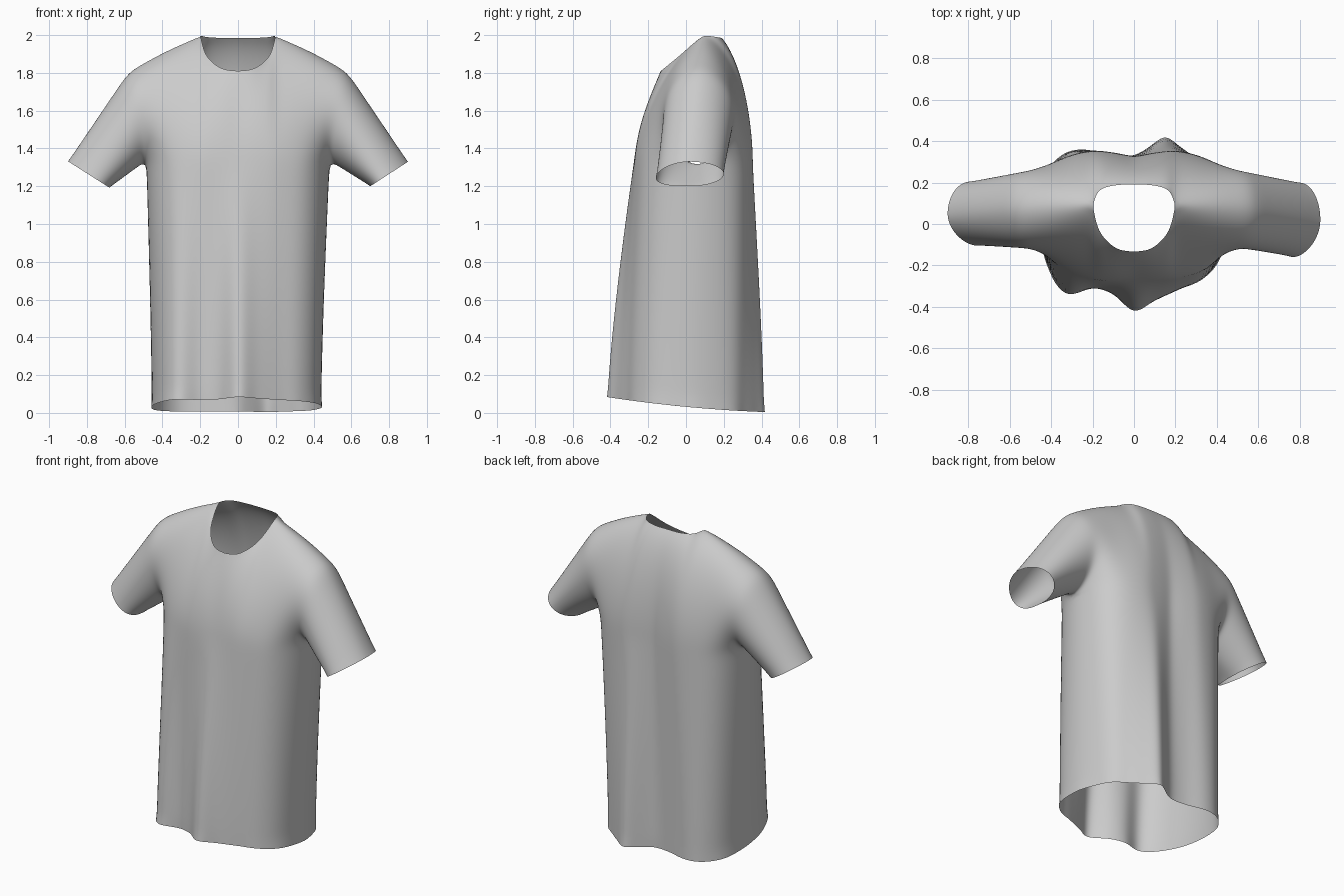
import bpy, bmesh, math
from mathutils import Vector as V

if "Cube" in bpy.data.objects:
    bpy.data.objects.remove(bpy.data.objects["Cube"])


def spline(keys, u):
    """Smooth curve through (u, coords...) keys."""
    pts = [(k[0], V(k[1:])) for k in keys]
    n = len(pts)

    def tan(i):
        a, b = max(i - 1, 0), min(i + 1, n - 1)
        return (pts[b][1] - pts[a][1]) / (pts[b][0] - pts[a][0])
    i = 0
    while i < n - 2 and u > pts[i + 1][0]:
        i += 1
    h = pts[i + 1][0] - pts[i][0]
    s = (u - pts[i][0]) / h
    return (pts[i][1] * (2*s**3 - 3*s*s + 1) + tan(i) * h * (s**3 - 2*s*s + s)
            + pts[i + 1][1] * (3*s*s - 2*s**3) + tan(i + 1) * h * (s**3 - s*s))


# Wavy hem (u, x, y), front and back
HEM = {
    'front': [(-1, -.46, .06), (-.9, -.45, -.1), (-.76, -.385, -.28), (-.66, -.32, -.34),
              (-.45, -.2, -.31), (-.22, -.1, -.34), (0, 0, -.42), (.22, .1, -.37),
              (.48, .22, -.315), (.72, .34, -.26), (.88, .425, -.15), (1, .45, .04)],
    'back': [(-1, -.46, .06), (-.9, -.44, .22), (-.75, -.36, .325), (-.5, -.25, .36),
             (-.2, -.1, .33), (0, 0, .33), (.15, .07, .37), (.32, .15, .42),
             (.48, .22, .375), (.65, .3, .315), (.87, .395, .225), (1, .45, .04)]}
# Half-width keys above: chest line, two shaping handles, neckline
CHEST = {
    'front': [(0, 0, -.277, 1.32), (.25, .11, -.275, 1.32), (.5, .22, -.262, 1.32),
              (.75, .37, -.205, 1.32), (.9, .46, -.09, 1.32), (1, .498, .06, 1.315)],
    'back': [(0, 0, .325, 1.32), (.25, .11, .347, 1.32), (.5, .22, .352, 1.32),
             (.75, .37, .305, 1.32), (.9, .46, .21, 1.32), (1, .498, .06, 1.315)]}
LOW = {
    'front': [(0, 0, -.257, 1.5), (.5, .22, -.25, 1.58), (.75, .37, -.195, 1.55), (1, .47, -.2, 1.42)],
    'back': [(0, 0, .335, 1.6), (.5, .22, .355, 1.6), (.75, .37, .325, 1.55), (1, .47, .35, 1.42)]}
HIGH = {
    'front': [(0, 0, -.195, 1.67), (.2, .1, -.19, 1.69), (.4, .18, -.12, 1.82),
              (.5, .21, -.04, 1.93), (.75, .395, -.09, 1.89), (1, .565, -.16, 1.79)],
    'back': [(0, 0, .285, 1.88), (.2, .09, .288, 1.88), (.4, .175, .28, 1.9),
             (.5, .22, .25, 1.94), (.75, .395, .25, 1.89), (1, .565, .29, 1.79)]}
NECK = {
    'front': [(0, 0, -.135, 1.81), (.2, .09, -.115, 1.825), (.38, .17, -.03, 1.895), (.5, .2, .09, 2)],
    'back': [(0, 0, .19, 1.985), (.2, .09, .187, 1.985), (.38, .17, .16, 1.99), (.5, .2, .09, 2)]}
SHOULDER = [(.5, .2, .09, 2), (.75, .385, .085, 1.915), (1, .58, .07, 1.81)]
COLS, LOWER, UPPER, SLEEVE = 40, 24, 20, 12


def mirrored(keys, u):
    p = spline(keys, abs(u))
    return V((math.copysign(p.x, u) if u else 0, p.y, p.z))


def upper(side, u, t):
    a, b, c = (mirrored(k[side], u) for k in (CHEST, LOW, HIGH))
    d = mirrored(SHOULDER if abs(u) >= .5 else NECK[side], u)
    s = 1 - t
    return a*s**3 + b*3*s*s*t + c*3*s*t*t + d*t**3


def lower(side, u, s):
    h = spline(HEM[side], u)
    chest = mirrored(CHEST[side], u)
    z0 = .032 - .095*h.y + .07*h.y**2
    k = s**1.3
    return V((h.x + (chest.x - h.x)*k, h.y + (chest.y - h.y)*k, z0 + (chest.z - z0)*s))


bm = bmesh.new()


def skin(rows):
    grid = [[bm.verts.new(p) for p in r] for r in rows]
    for r, q in zip(grid, grid[1:]):
        for i in range(len(r) - 1):
            bm.faces.new((r[i], r[i + 1], q[i + 1], q[i]))


# Front and back panels
us = [-1 + 2*i/COLS for i in range(COLS + 1)]
for side in ('front', 'back'):
    rows = [[lower(side, u, j/LOWER) for u in us] for j in range(LOWER)]
    rows += [[upper(side, u, j/UPPER) for u in us] for j in range(UPPER + 1)]
    skin(rows)

# Sleeves run from the armhole edges to the cuffs, flatter at the lower front
CUFFS = {1: (V((.8, .02, 1.265)), V((.1, 0, .065)), .18),
         -1: (V((-.79, .05, 1.262)), V((-.11, 0, .07)), .155)}
for sx, (centre, rise, depth) in CUFFS.items():
    for side, sy, flat in (('front', -1, .75), ('back', 1, 1)):
        rows = []
        for k in range(SLEEVE + 1):
            row = []
            for j in range(UPPER + 1):
                t = j/UPPER
                edge = upper(side, sx, t)
                out = abs(math.sin(math.pi*t**flat))
                cuff = centre - rise*math.cos(math.pi*t) + V((0, sy*depth*out, 0))
                row.append(edge.lerp(cuff, k/SLEEVE))
            rows.append(row)
        skin(rows)

bmesh.ops.remove_doubles(bm, verts=bm.verts, dist=.0005)
bmesh.ops.recalc_face_normals(bm, faces=bm.faces)
# Relax the cloth so panel joins blend softly, keeping open edges in place
inner = [v for v in bm.verts if not v.is_boundary]
for _ in range(3):
    bmesh.ops.smooth_vert(bm, verts=inner, factor=.5, use_axis_x=True, use_axis_y=True, use_axis_z=True)
for f in bm.faces:
    f.smooth = True
mesh = bpy.data.meshes.new("shirt")
bm.to_mesh(mesh)
bm.free()
shirt = bpy.data.objects.new("shirt", mesh)
bpy.context.collection.objects.link(shirt)
sub = shirt.modifiers.new("soften", 'SUBSURF')
sub.levels = sub.render_levels = 1
